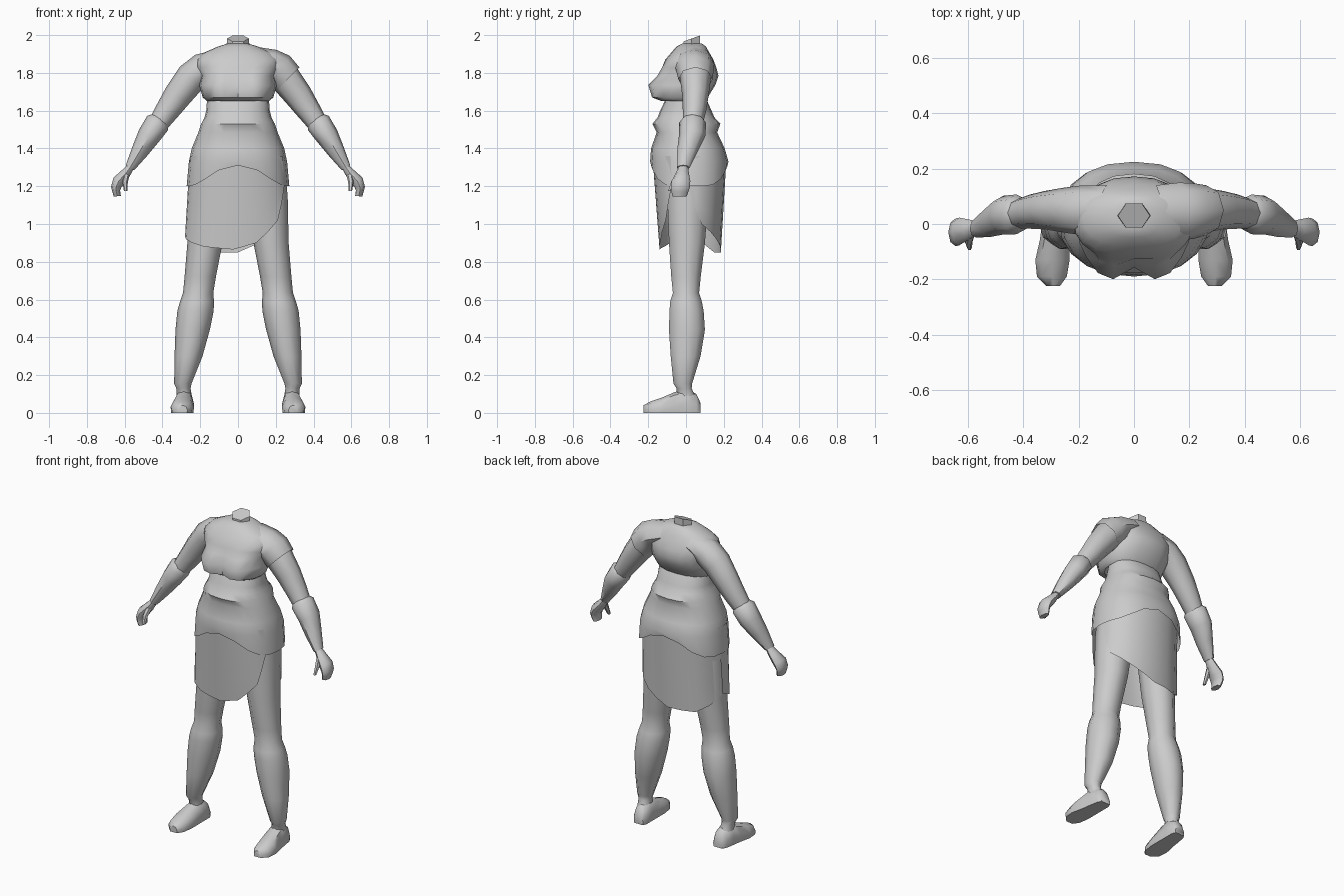
import bpy, bmesh, math
from math import sin, cos, pi, radians

grey = bpy.data.materials.new("plain grey")
grey.diffuse_color = (0.6, 0.6, 0.6, 1)


def build(name, rows, closed=True, cap_start=False, cap_end=False, mirror=False, angle=50):
    """Skin a list of point rows into one smooth-shaded object."""
    bm = bmesh.new()
    vs = [[bm.verts.new(p) for p in row] for row in rows]
    n = len(rows[0])
    for a, b in zip(vs, vs[1:]):
        for i in range(n if closed else n - 1):
            j = (i + 1) % n
            bm.faces.new((a[i], a[j], b[j], b[i]))
    if cap_start:
        bm.faces.new(vs[0][::-1])
    if cap_end:
        bm.faces.new(vs[-1])
    bmesh.ops.recalc_face_normals(bm, faces=bm.faces)
    me = bpy.data.meshes.new(name)
    bm.to_mesh(me)
    bm.free()
    me.materials.append(grey)
    ob = bpy.data.objects.new(name, me)
    bpy.context.collection.objects.link(ob)
    if mirror:
        ob.modifiers.new("mirror", 'MIRROR')
    bpy.ops.object.select_all(action='DESELECT')
    ob.select_set(True)
    bpy.context.view_layer.objects.active = ob
    bpy.ops.object.shade_smooth_by_angle(angle=radians(angle))
    return ob


def limb_rows(rings, n=8):
    """Rings are (x, y, z, radius across, radius in y, tilt of the across axis)."""
    return [[(x + ra * cos(t) * cos(2 * pi * i / n), y + rb * sin(2 * pi * i / n),
              z + ra * sin(t) * cos(2 * pi * i / n)) for i in range(n)]
            for x, y, z, ra, rb, t in rings]


def body_rows(rings, n=20, bump=None, hem=None):
    """Rings are (z, half width, front y, back y); the widest line sits midway."""
    rows = []
    for k, (z, hw, yf, yb) in enumerate(rings):
        row = []
        for i in range(n):
            a = 2 * pi * i / n
            c, s = cos(a), sin(a)
            x = hw * math.copysign(abs(c) ** 0.85, c)
            y = (yf + yb) / 2 + (yb - yf) / 2 * math.copysign(abs(s) ** 0.9, s)
            if bump and s < 0:
                y -= bump[k] * (math.exp(-((abs(x) - 0.10) / 0.06) ** 2) - 0.5 * math.exp(-(x / 0.05) ** 2))
            row.append((x, y, z + (hem(s) if hem and k == len(rings) - 1 else 0)))
        rows.append(row)
    return rows


# Chest wrap with overhanging bust and a wide yoke over the shoulders
build("chest_wrap", body_rows([
    (1.68, .13, -.09, .08), (1.652, .165, -.13, .095), (1.67, .187, -.165, .115),
    (1.735, .205, -.175, .155), (1.785, .195, -.142, .172), (1.83, .222, -.128, .16),
    (1.87, .22, -.11, .145), (1.905, .185, -.08, .125), (1.94, .105, -.05, .105),
    (1.955, .055, -.02, .085)],
    bump=[0, .015, .03, .04, .022, .005, 0, 0, 0, 0]), cap_start=True, cap_end=True)

# Neck stump with a slanted top
neck = [[(r * cos(pi / 3 * i), .03 + .05 * sin(pi / 3 * i), z + k * sin(pi / 3 * i))
         for i in range(6)] for r, z, k in ((.062, 1.92, 0), (.058, 1.982, .018))]
build("neck", neck, cap_end=True, angle=30)

# Waist, flowing into the hip wrap whose hem rises at the front and back
build("hip_wrap", body_rows([
    (1.70, .155, -.09, .08), (1.645, .165, -.115, .115), (1.60, .168, -.137, .135),
    (1.565, .177, -.15, .15), (1.53, .195, -.178, .182), (1.485, .21, -.155, .165),
    (1.40, .245, -.185, .205), (1.33, .26, -.19, .225), (1.20, .272, -.185, .22)],
    hem=lambda s: .11 * abs(s) ** 5))


# Hanging skirt panels with slanted hems, given as (angle, hem height)
def panel(name, hem, ry_top, ry_low, x_low, top=1.36):
    cols = []
    for (a0, z0), (a1, z1) in zip(hem, hem[1:]):
        cols += [(a0 + (a1 - a0) * t / 2, z0 + (z1 - z0) * t / 2) for t in range(2)]
    cols.append(hem[-1])
    rows = []
    for r in range(5):
        row = []
        for a, zb in cols:
            z = top + (zb - top) * r / 4
            f = (top - z) / 0.5
            rx, ry = .255 + (x_low - .255) * f, ry_top + (ry_low - ry_top) * f
            ca, sa = cos(radians(a)), sin(radians(a))
            row.append((rx * ca, ry * math.copysign(abs(sa) ** .8, sa), z))
        rows.append(row)
    build(name, rows, closed=False)


panel("front_panel", [(172, .95), (192, .92), (230, .88), (265, .865), (290, .90), (320, 1.02), (338, 1.2)],
      .178, .14, .285)
panel("back_panel", [(2, 1.15), (20, 1.0), (55, .92), (90, .85), (130, .85), (176, .93)],
      .215, .185, .265)

# Thighs, shins with a stepped boot top, ankles
build("leg", limb_rows([
    (.15, .01, 1.36, .09, .11, 0), (.155, .01, 1.15, .108, .115, 0), (.175, .005, .90, .093, .10, 0),
    (.20, .0, .72, .083, .082, 0), (.211, .0, .635, .08, .073, 0), (.217, .0, .59, .09, .088, 0),
    (.225, .003, .54, .096, .095, 0), (.24, .005, .44, .091, .10, 0), (.262, -.002, .30, .074, .083, 0),
    (.292, -.017, .155, .046, .052, 0), (.289, -.01, .13, .038, .042, 0),
    (.285, .0, .09, .04, .05, 0)], 10), mirror=True, cap_start=True)

# Feet: arched slices running from heel to toe as (y, x, half width, height)
foot = []
for y, x, w, h in ((.078, .276, .032, .05), (.055, .278, .044, .10), (.0, .283, .049, .13),
                   (-.06, .287, .054, .11), (-.13, .295, .062, .08), (-.19, .297, .054, .06),
                   (-.225, .292, .024, .04)):
    foot.append([(x + w * u, y, h * v) for u, v in
                 ((-.95, 0), (-1, .4), (-.7, .85), (0, 1), (.7, .85), (1, .4), (.95, 0))])
build("foot", foot, cap_start=True, cap_end=True, mirror=True)

# Upper arms
build("upper_arm", limb_rows([
    (.10, .05, 1.865, .06, .09, 1.25), (.185, .05, 1.825, .082, .09, 1.05), (.25, .05, 1.772, .084, .082, .8),
    (.32, .05, 1.68, .075, .07, .65), (.375, .045, 1.60, .064, .062, .62),
    (.43, .035, 1.52, .052, .052, .6)]), mirror=True, cap_end=True)

# One short sleeve on the left shoulder
build("sleeve", limb_rows([
    (.08, .045, 1.875, .065, .095, 1.35), (.165, .045, 1.845, .086, .105, 1.1),
    (.22, .047, 1.815, .093, .10, .95), (.262, .05, 1.765, .09, .09, .8)]))

# Forearm bracers
build("forearm", limb_rows([
    (.41, .035, 1.555, .048, .05, .6), (.425, .035, 1.535, .067, .072, .6), (.473, .032, 1.465, .061, .07, .57),
    (.52, .008, 1.385, .046, .055, .55), (.572, -.015, 1.298, .026, .034, .55)]),
      mirror=True, cap_start=True, cap_end=True)

# Palm and curled fingers
build("hand", limb_rows([
    (.57, -.015, 1.30, .02, .026, .6), (.597, -.02, 1.265, .027, .036, .7),
    (.632, -.027, 1.227, .033, .05, .6), (.645, -.03, 1.195, .027, .05, .1),
    (.645, -.032, 1.175, .021, .046, -.1), (.639, -.034, 1.147, .019, .038, -.1)]),
      mirror=True, cap_start=True, cap_end=True)

# Thumbs
build("thumb", limb_rows([
    (.59, -.035, 1.265, .018, .02, .5), (.598, -.062, 1.225, .015, .018, .2),
    (.595, -.085, 1.175, .009, .011, 0)], 6), mirror=True, cap_end=True)
